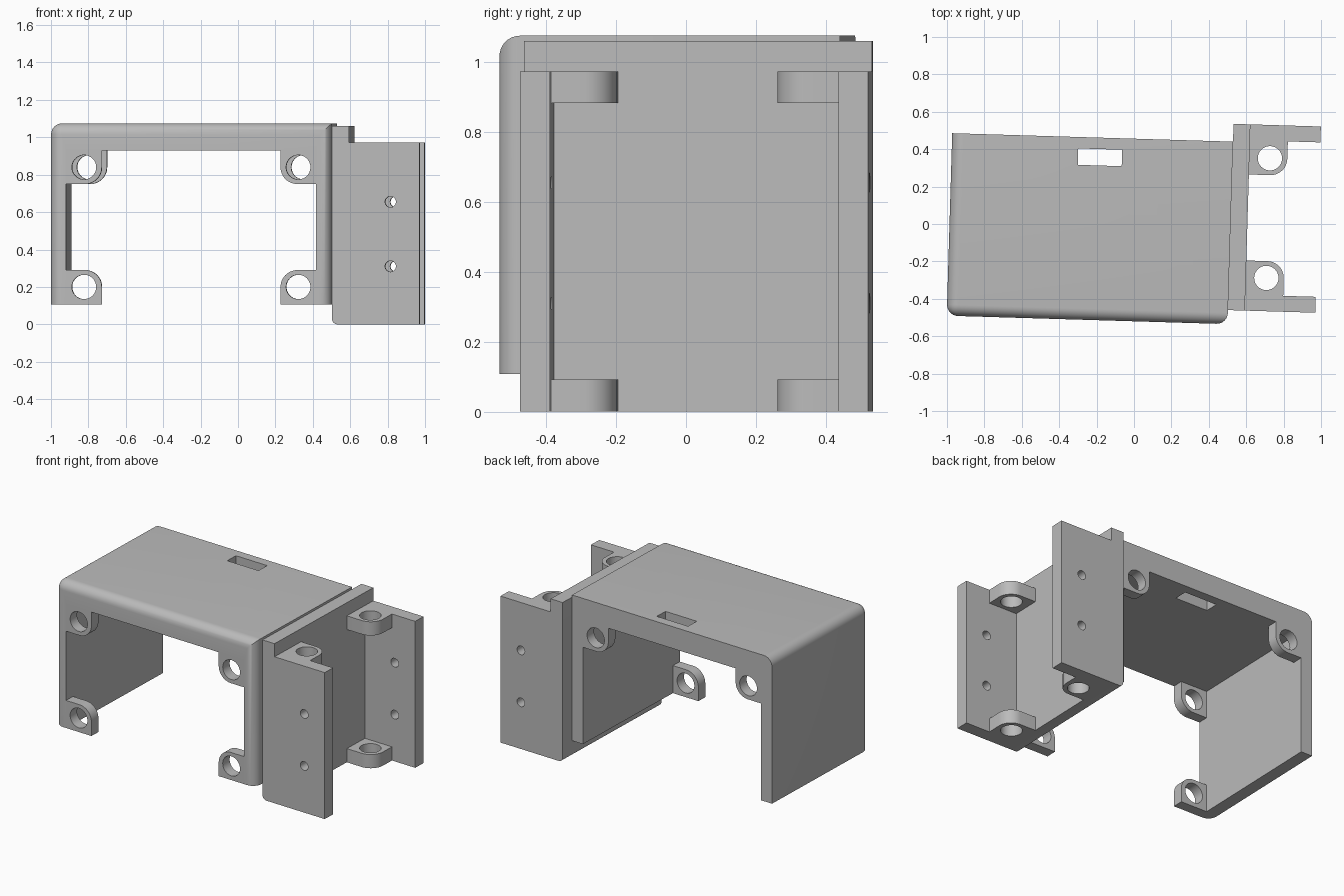
import bpy, bmesh, math
from mathutils import Matrix

cube = bpy.data.objects.get("Cube")
if cube:
    bpy.data.objects.remove(cube, do_unlink=True)

TURN = math.radians(-1.72)      # the whole part sits slightly turned
grey = bpy.data.materials.new("plain grey")
grey.use_nodes = True
grey.diffuse_color = (0.5, 0.5, 0.5, 1)
grey.node_tree.nodes["Principled BSDF"].inputs["Base Color"].default_value = (0.5, 0.5, 0.5, 1)


def make(name, bm):
    bmesh.ops.recalc_face_normals(bm, faces=bm.faces)
    mesh = bpy.data.meshes.new(name)
    bm.to_mesh(mesh)
    bm.free()
    obj = bpy.data.objects.new(name, mesh)
    bpy.context.collection.objects.link(obj)
    obj.rotation_euler.z = TURN
    mesh.materials.append(grey)
    return obj


def prism(points, axis, lo, hi):
    """Extrude a flat outline along y (points are x, z) or along z (points are x, y)."""
    bm = bmesh.new()
    place = (lambda a, b, d: (a, d, b)) if axis == "y" else (lambda a, b, d: (a, b, d))
    face = bm.faces.new([bm.verts.new(place(a, b, lo)) for a, b in points])
    ext = bmesh.ops.extrude_face_region(bm, geom=[face])
    verts = [v for v in ext["geom"] if isinstance(v, bmesh.types.BMVert)]
    bmesh.ops.translate(bm, vec=place(0, 0, hi - lo), verts=verts)
    return bm


def box(x0, x1, y0, y1, z0, z1):
    return prism([(x0, y0), (x1, y0), (x1, y1), (x0, y1)], "z", z0, z1)


def round_edges(bm, rule, radius):
    edges = [e for e in bm.edges if rule(*[v.co for v in e.verts])]
    bmesh.ops.bevel(bm, geom=edges, offset=radius, segments=8, profile=0.5, affect="EDGES")


def ear_outline(a0, b0, a1, b1, r=0.09):
    """Rectangle from (a0, b0) to (a1, b1) with the far corner rounded."""
    sa, sb = math.copysign(1, a1 - a0), math.copysign(1, b1 - b0)
    arc = [(a1 - sa * r * (1 - math.cos(t)), b1 - sb * r * (1 - math.sin(t)))
           for t in [i * math.pi / 24 for i in range(13)]]
    return [(a0, b0), (a1, b0)] + arc + [(a0, b1)]


def drill(obj, centre, radius, axis, depth=0.3):
    bm = bmesh.new()
    bmesh.ops.create_cone(bm, cap_ends=True, segments=40, radius1=radius, radius2=radius, depth=depth)
    if axis == "y":
        bm.transform(Matrix.Rotation(math.pi / 2, 4, "X"))
    bm.transform(Matrix.Translation(centre))
    cut(obj, bm)


def cut(obj, bm):
    cutter = make("cutter", bm)
    cutter.hide_render = True
    mod = obj.modifiers.new("cut", "BOOLEAN")
    mod.operation, mod.solver, mod.object = "DIFFERENCE", "EXACT", cutter
    bpy.context.view_layer.update()
    mesh = bpy.data.meshes.new_from_object(obj.evaluated_get(bpy.context.evaluated_depsgraph_get()))
    obj.modifiers.clear()
    obj.data = mesh
    bpy.data.objects.remove(cutter, do_unlink=True)


def smooth(obj):
    bpy.ops.object.select_all(action="DESELECT")
    obj.select_set(True)
    bpy.context.view_layer.objects.active = obj
    bpy.ops.object.shade_smooth_by_angle(angle=math.radians(30))


parts = []

# Cover: roof with two side walls, open at front, back and bottom
MID, OUT, IN = -0.235, 0.751, 0.669
LOW, CEIL, TOP = 0.107, 0.93, 1.075
FRONT, BACK = -0.52, 0.456
half = [(OUT, LOW), (OUT, TOP), (-OUT, TOP), (-OUT, LOW), (-IN, LOW), (-IN, CEIL), (IN, CEIL), (IN, LOW)]
bm = prism([(MID + x, z) for x, z in half], "y", FRONT, BACK)


def cover_edge(a, b):
    def outer(v):
        return abs(abs(v.x - MID) - OUT) < 1e-4
    front = a.y < FRONT + 1e-4 and b.y < FRONT + 1e-4
    at_top = a.z > TOP - 1e-4 and b.z > TOP - 1e-4
    side_top = at_top and a.x < MID - IN and b.x < MID - IN
    return side_top or (front and outer(a) and outer(b))


round_edges(bm, cover_edge, 0.06)
cover = make("cover", bm)
cut(cover, box(-0.31, -0.075, 0.307, 0.395, 0.8, 1.2))
parts.append(cover)

# Screw ears of the cover: four at the front, two at the back under the roof
EAR = 0.07
for side, word in ((-1, "right"), (1, "left")):
    for level, z0, z1, hole in (("upper", CEIL, 0.75, 0.84), ("lower", LOW, 0.29, 0.2)):
        for end, y0 in (("front", FRONT), ("back", BACK - EAR)):
            if (level, end) == ("lower", "back"):
                continue
            outline = ear_outline(MID + side * IN, z0, MID + side * 0.478, z1)
            ear = make(f"{end}_{level}_{word}_ear", prism(outline, "y", y0, y0 + EAR))
            drill(ear, (MID + side * 0.573, y0 + EAR / 2, hole), 0.065, "y")
            parts.append(ear)

# Side bracket: base plate against the cover
X0, X1, X2 = 0.516, 0.606, 0.983
Y0, Y1, THICK, HIGH = -0.445, 0.551, 0.085, 0.973
bm = box(X0, X1, Y0, Y1, 0, 1.06)
round_edges(bm, lambda a, b: max(a.x, b.x) < X0 + 1e-4 and max(a.z, b.z) < 1e-4, 0.03)
parts.append(make("bracket_plate", bm))

# Two bracket flanges with small screw holes, and ears in their corners
for word, wall, sign in (("front", Y0, 1), ("back", Y1, -1)):
    inner = wall + sign * THICK
    flange = make(f"{word}_flange", box(X1, X2, min(wall, inner), max(wall, inner), 0, HIGH))
    for z in (0.31, 0.655):
        drill(flange, (0.829, (wall + inner) / 2, z), 0.029, "y")
    parts.append(flange)
    for level, z0 in (("lower", 0), ("upper", HIGH - 0.091)):
        outline = ear_outline(X1, inner, 0.809, wall + sign * 0.268)
        ear = make(f"{word}_{level}_bracket_ear", prism(outline, "z", z0, z0 + 0.091))
        drill(ear, (0.716, wall + sign * 0.178, z0 + 0.045), 0.065, "z")
        parts.append(ear)

for part in parts:
    smooth(part)
